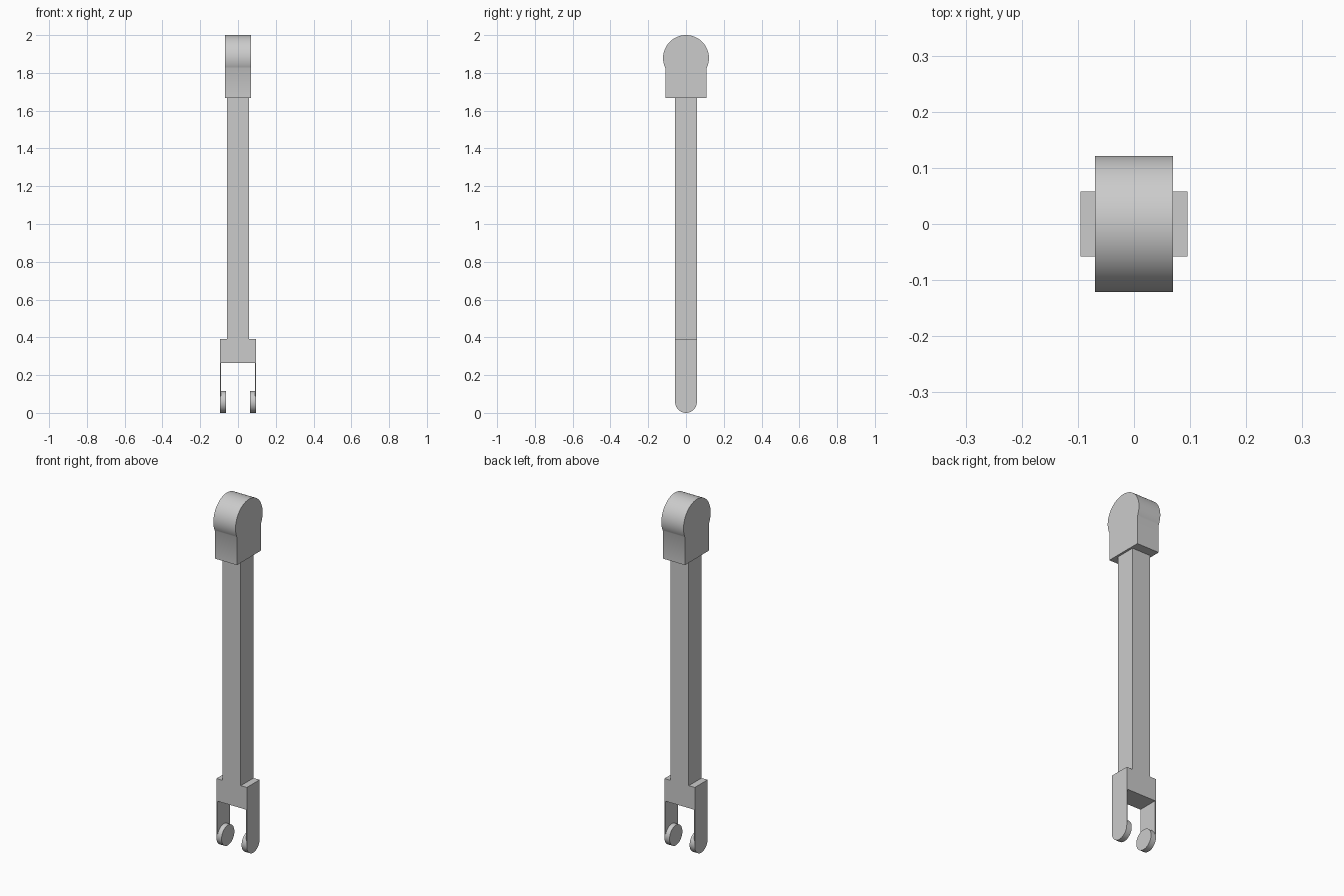
import bpy
import math
from mathutils import Vector

if "Cube" in bpy.data.objects:
    bpy.data.objects.remove(bpy.data.objects["Cube"], do_unlink=True)

grey = bpy.data.materials.new("plain grey")
grey.use_nodes = True
grey.diffuse_color = (0.6, 0.6, 0.6, 1)
grey.node_tree.nodes["Principled BSDF"].inputs["Base Color"].default_value = (0.6, 0.6, 0.6, 1)


def arc(radius, cz, start, end, steps):
    """Points (side, z) along an arc, angles in degrees."""
    angles = [math.radians(start + (end - start) * i / steps) for i in range(steps + 1)]
    return [(radius * math.cos(a), cz + radius * math.sin(a)) for a in angles]


def prism(name, profile, axis, low, high):
    """Extrude a (side, z) outline along the x or y axis."""
    def place(p, d):
        return Vector((d, p[0], p[1])) if axis == "x" else Vector((p[0], d, p[1]))
    n = len(profile)
    verts = [place(p, d) for d in (low, high) for p in profile]
    faces = [list(range(n))[::-1], list(range(n, 2 * n))]
    faces += [[i, (i + 1) % n, n + (i + 1) % n, n + i] for i in range(n)]
    if axis == "y":
        faces = [f[::-1] for f in faces]
    mesh = bpy.data.meshes.new(name)
    mesh.from_pydata(verts, [], faces)
    mesh.materials.append(grey)
    obj = bpy.data.objects.new(name, mesh)
    bpy.context.collection.objects.link(obj)
    return obj


def activate(obj):
    bpy.ops.object.select_all(action="DESELECT")
    obj.select_set(True)
    bpy.context.view_layer.objects.active = obj


def smooth(obj):
    activate(obj)
    bpy.ops.object.shade_smooth_by_angle(angle=math.radians(30))


HALF = 0.0575       # half thickness of the shaft and fork
FORK = 0.0955       # half width of the fork
PLATE = 0.006       # thickness of the fork arms
NECK = 1.667        # underside of the head
BRIDGE = 0.265      # underside of the fork bridge
SHOULDER = 0.392    # top of the fork bridge

# Shaft and fork in one piece, with the arm ends rounded by an intersection
inner = FORK - PLATE
right = [(inner, BRIDGE), (inner, -0.05), (FORK, -0.05), (FORK, SHOULDER),
         (HALF, SHOULDER), (HALF, NECK + 0.02)]
shaft = prism("shaft_and_fork", right + [(-x, z) for x, z in reversed(right)],
              "y", -0.2, 0.2)
rounding = prism("arm_rounding", arc(HALF, HALF, 180, 360, 32) + [(HALF, 1.8), (-HALF, 1.8)],
                 "x", -0.2, 0.2)
rounding.hide_render = True
cut = shaft.modifiers.new("rounded_ends", "BOOLEAN")
cut.operation = "INTERSECT"
cut.solver = "EXACT"
cut.object = rounding
activate(shaft)
bpy.ops.object.modifier_apply(modifier=cut.name)
bpy.data.objects.remove(rounding, do_unlink=True)
smooth(shaft)

# Round pads on the inside of each fork arm
disc = arc(HALF, HALF, 0, 360, 64)[:-1]
for side, sign in (("left", 1), ("right", -1)):
    ends = sorted((sign * 0.063, sign * (inner + 0.002)))
    smooth(prism(side + "_pad", disc, "x", *ends))

# Head: a square block topped by a wider round drum
RADIUS, BLOCK = 0.1215, 0.109
dip = math.degrees(math.acos(BLOCK / RADIUS))
outline = [(-BLOCK, NECK), (BLOCK, NECK)] + arc(RADIUS, 2 - RADIUS, -dip, 180 + dip, 64)
smooth(prism("head", outline, "x", -0.0695, 0.0695))
